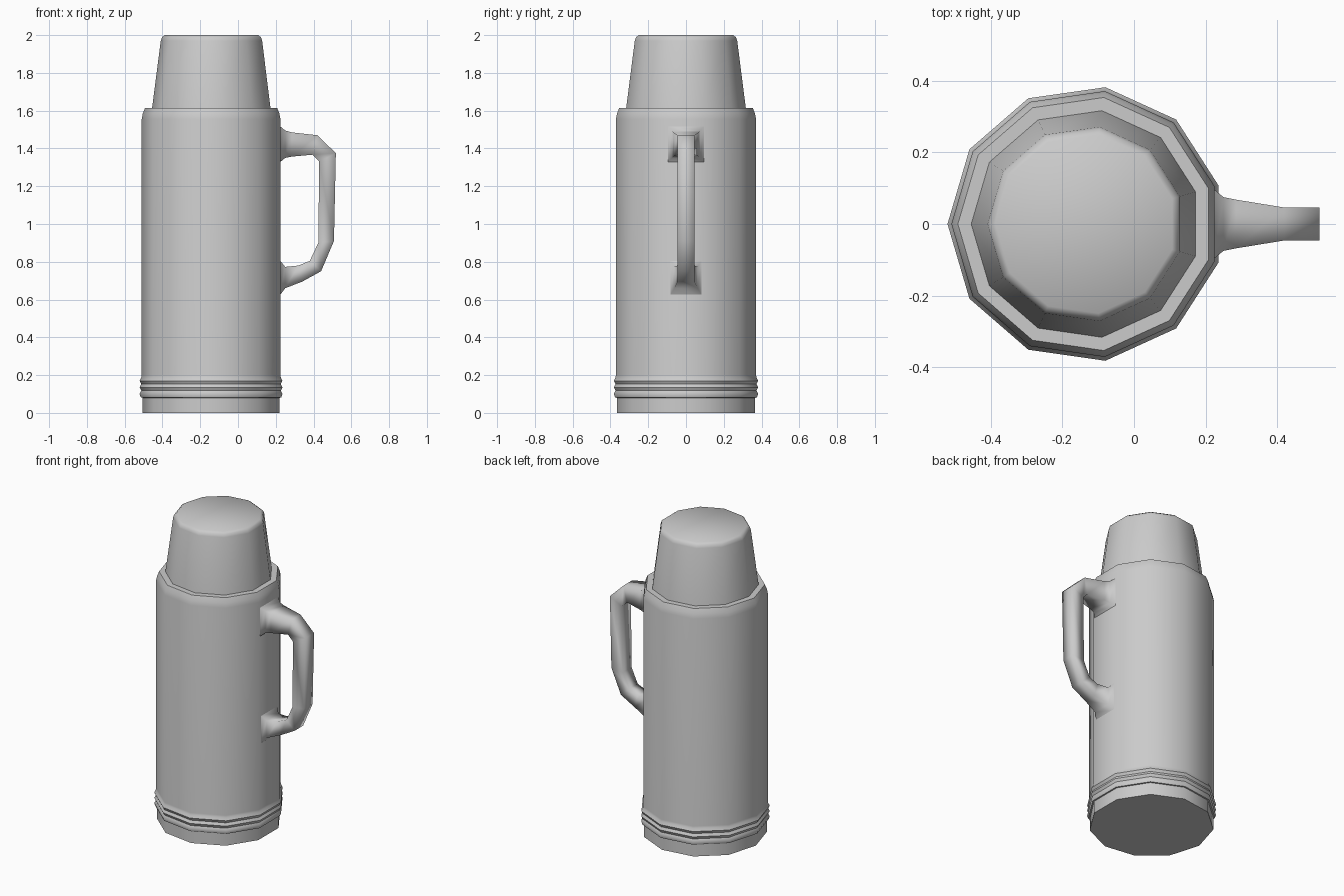
import bpy, bmesh, math

if "Cube" in bpy.data.objects:
    bpy.data.objects.remove(bpy.data.objects["Cube"])

SIDES = 11
CX = -0.135


def finish(name, bm, angle):
    bmesh.ops.recalc_face_normals(bm, faces=bm.faces)
    me = bpy.data.meshes.new(name)
    bm.to_mesh(me)
    bm.free()
    ob = bpy.data.objects.new(name, me)
    bpy.context.collection.objects.link(ob)
    bpy.ops.object.select_all(action='DESELECT')
    ob.select_set(True)
    bpy.context.view_layer.objects.active = ob
    bpy.ops.object.shade_smooth_by_angle(angle=math.radians(angle))
    return ob


def loft(name, rings, angle, cap_start=False, cap_end=False):
    bm = bmesh.new()
    loops = [[bm.verts.new(p) for p in ring] for ring in rings]
    n = len(loops[0])
    for a, b in zip(loops, loops[1:]):
        for i in range(n):
            j = (i + 1) % n
            bm.faces.new((a[i], a[j], b[j], b[i]))
    if cap_start:
        bm.faces.new(loops[0])
    if cap_end:
        bm.faces.new(loops[-1])
    return finish(name, bm, angle)


def ring(r, z):
    # eleven-sided ring with a corner pointing to -x
    pts = []
    for i in range(SIDES):
        a = math.pi + 2 * math.pi * i / SIDES
        pts.append((CX + r * math.cos(a), r * math.sin(a), z))
    return pts


# Base foot, ribbed band, body and shoulder
body = [(0.37, 0), (0.37, 0.08), (0.379, 0.081)]
for z in (0.10, 0.135, 0.17):
    body += [(0.386, z), (0.377, z + 0.0175)]
body += [(0.375, 0.20), (0.375, 1.555), (0.369, 1.585), (0.357, 1.615), (0.315, 1.615)]
loft("flask_body", [ring(r, z) for r, z in body], 50, cap_start=True)

# Tapered cup lid
lid = [(0.32, 1.613), (0.274, 1.97), (0.268, 1.988), (0.252, 2.0)]
loft("cup_lid", [ring(r, z) for r, z in lid], 50, cap_end=True)

# Handle: outer x, z, inner x, z, half width
path = [
    (0.22, 1.52, 0.22, 1.325, 0.10),
    (0.25, 1.495, 0.25, 1.35, 0.075),
    (0.285, 1.485, 0.285, 1.357, 0.068),
    (0.42, 1.47, 0.395, 1.367, 0.046),
    (0.518, 1.375, 0.43, 1.33, 0.046),
    (0.508, 0.91, 0.425, 0.90, 0.045),
    (0.44, 0.75, 0.38, 0.805, 0.044),
    (0.34, 0.695, 0.32, 0.78, 0.044),
    (0.25, 0.66, 0.25, 0.773, 0.062),
    (0.22, 0.62, 0.22, 0.81, 0.085),
]
rings = [[(ox, -w, oz), (ox, w, oz), (ix, w, iz), (ix, -w, iz)]
         for ox, oz, ix, iz, w in path]
loft("handle", rings, 120, True, True)
